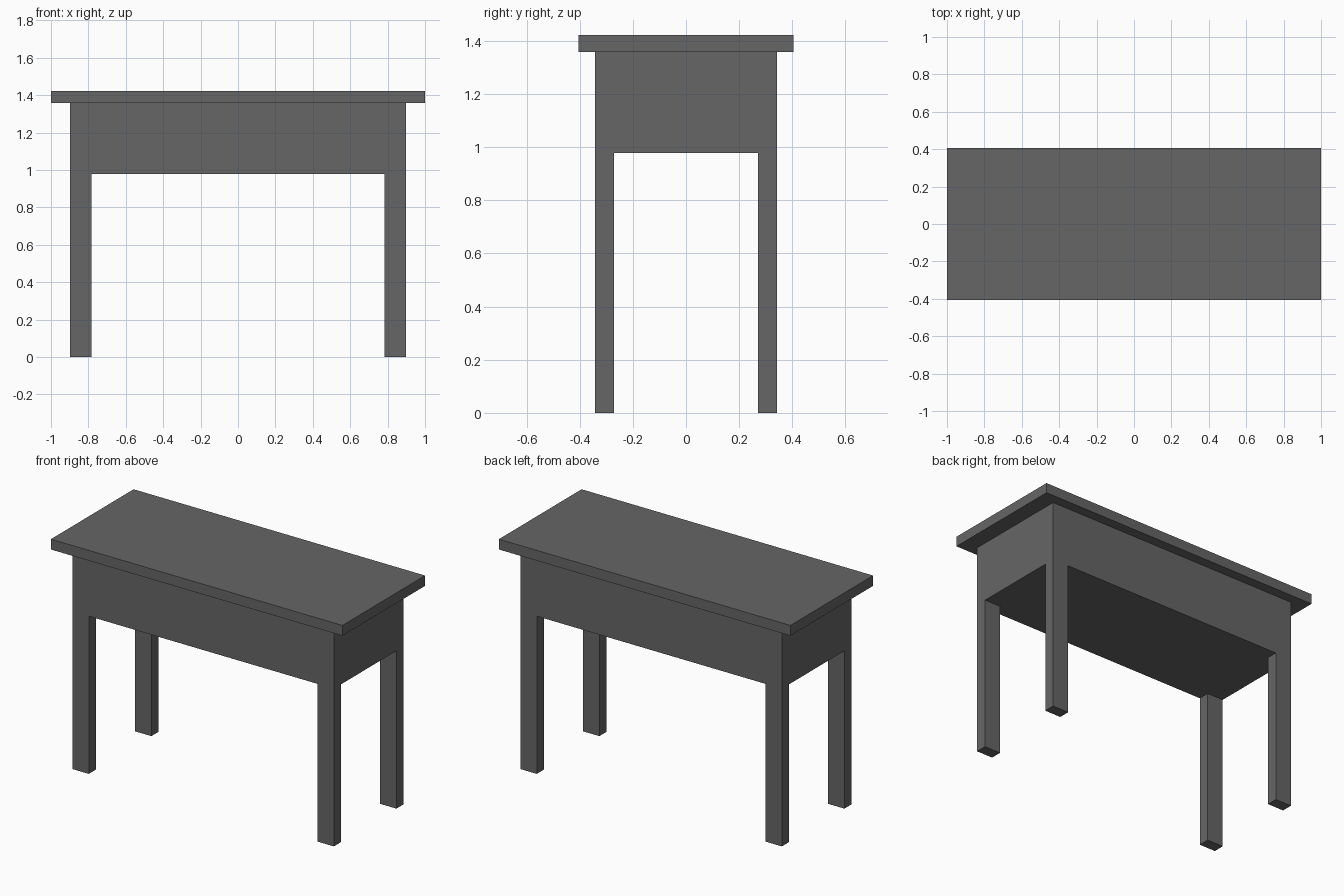
import bpy, bmesh
from mathutils import Matrix

default = bpy.data.objects.get("Cube")
if default:
    bpy.data.objects.remove(default, do_unlink=True)

# Dark grey finish for the whole table
grey = bpy.data.materials.new("dark grey")
grey.use_nodes = True
colour = (0.133, 0.133, 0.133, 1)
grey.diffuse_color = colour
grey.node_tree.nodes["Principled BSDF"].inputs["Base Color"].default_value = colour

TOP_Z, SLAB_Z, APRON_Z = 1.422, 1.358, 0.978
BODY_X, BODY_Y = 0.897, 0.342      # outer half sizes of the body
INNER_X, INNER_Y = 0.784, 0.271    # inner faces of the legs


def box(half_x, half_y, low, high):
    bm = bmesh.new()
    bmesh.ops.create_cube(bm, size=1)
    move = Matrix.Translation((0, 0, (low + high) / 2))
    size = Matrix.Diagonal((2 * half_x, 2 * half_y, high - low, 1))
    bm.transform(move @ size)
    return bm


def finish(bm, name):
    bmesh.ops.recalc_face_normals(bm, faces=bm.faces)
    mesh = bpy.data.meshes.new(name)
    bm.to_mesh(mesh)
    bm.free()
    mesh.materials.append(grey)
    obj = bpy.data.objects.new(name, mesh)
    bpy.context.collection.objects.link(obj)


# Overhanging slab
finish(box(1, 0.405, SLAB_Z, TOP_Z), "table_top")

# Deep apron, sliced at the inner leg faces
body = box(BODY_X, BODY_Y, APRON_Z, SLAB_Z)
for axis, inner in (((1, 0, 0), INNER_X), ((0, 1, 0), INNER_Y)):
    for side in (-1, 1):
        bmesh.ops.bisect_plane(body, geom=body.verts[:] + body.edges[:] + body.faces[:],
                               plane_co=[a * inner * side for a in axis], plane_no=axis)

# Four legs drawn down from the corner faces
corners = []
for face in body.faces:
    c = face.calc_center_median()
    if c.z < APRON_Z + 0.001 and abs(c.x) > INNER_X and abs(c.y) > INNER_Y:
        corners.append(face)
legs = bmesh.ops.extrude_face_region(body, geom=corners)["geom"]
feet = [v for v in legs if isinstance(v, bmesh.types.BMVert)]
bmesh.ops.translate(body, verts=feet, vec=(0, 0, -APRON_Z))

# Merge the flush leg and apron faces
bmesh.ops.dissolve_limit(body, angle_limit=0.01, verts=body.verts, edges=body.edges)
finish(body, "apron_and_legs")
